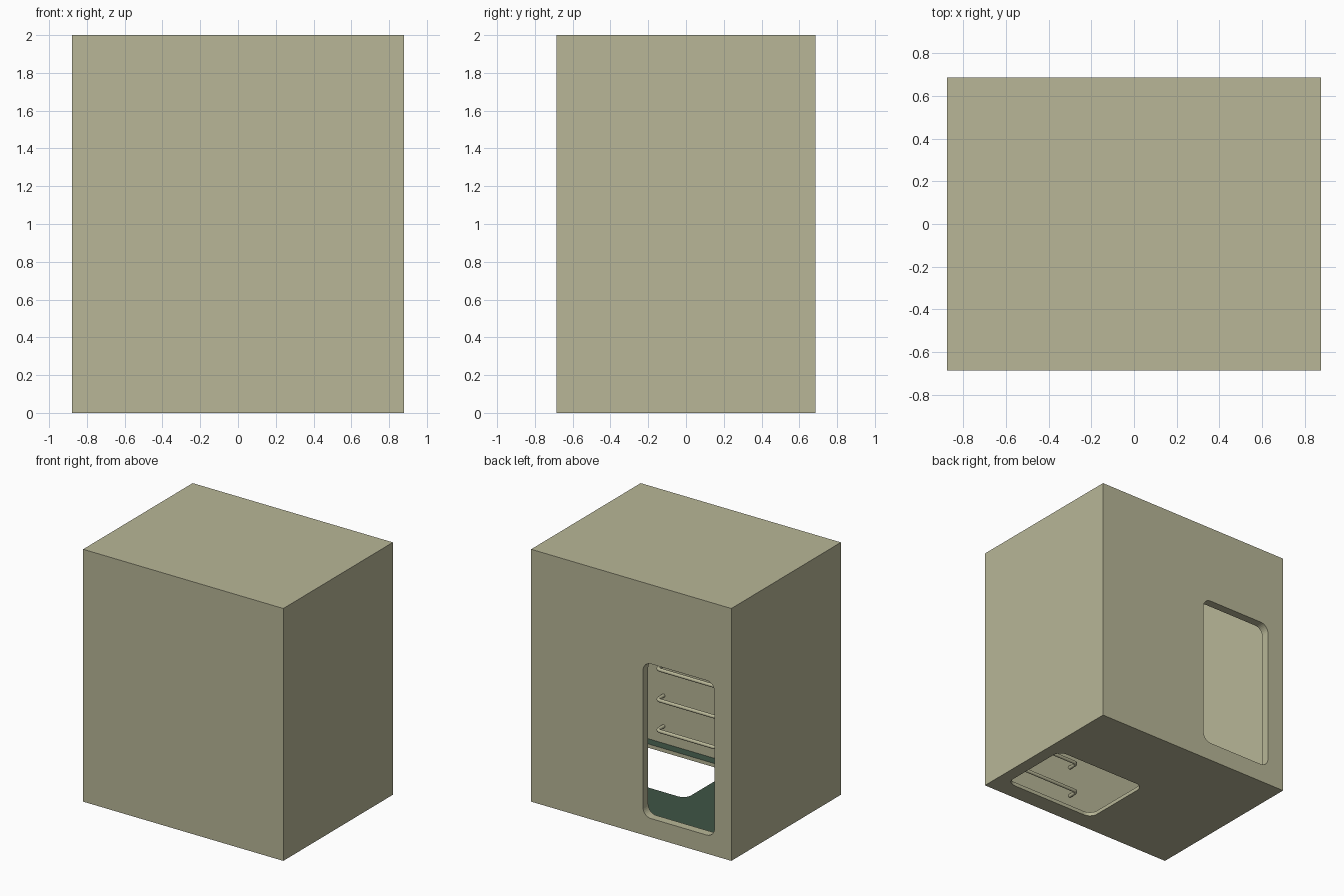
import bpy, bmesh, math
from mathutils import Matrix, Vector

if "Cube" in bpy.data.objects:
    bpy.data.objects.remove(bpy.data.objects["Cube"])

W, D, H = 1.755, 1.372, 2.0     # outer size
WALL, DECK = 0.066, 0.03        # wall and deck thickness


def material(name, rgb):
    m = bpy.data.materials.new(name)
    m.diffuse_color = (*rgb, 1)
    m.use_nodes = True
    m.node_tree.nodes["Principled BSDF"].inputs["Base Color"].default_value = m.diffuse_color
    return m


olive = material("olive_paint", (0.48, 0.47, 0.31))
green = material("green_deck", (0.05, 0.09, 0.06))


def block(name, lo, hi, round_axis=None, radius=0.07):
    """Box between two corners; edges along round_axis may be rounded."""
    lo, hi = Vector(lo), Vector(hi)
    bm = bmesh.new()
    bmesh.ops.create_cube(bm, size=1)
    size = hi - lo
    bmesh.ops.transform(bm, verts=bm.verts,
                        matrix=Matrix.Translation((lo + hi) / 2) @ Matrix.Diagonal((*size, 1)))
    if round_axis is not None:
        edges = [e for e in bm.edges
                 if abs((e.verts[0].co - e.verts[1].co)[round_axis]) > 1e-4]
        bmesh.ops.bevel(bm, geom=edges, offset=radius, segments=8, profile=0.5, affect='EDGES')
    me = bpy.data.meshes.new(name)
    bm.to_mesh(me)
    bm.free()
    ob = bpy.data.objects.new(name, me)
    bpy.context.collection.objects.link(ob)
    return ob


# compartment shell with room, doorway and floor hatch cut out
shell = block("compartment_shell", (-W / 2, -D / 2, 0), (W / 2, D / 2, H))
cutters = [
    block("room_cutter", (-W / 2 + WALL, -D / 2 + WALL, DECK), (W / 2 - WALL, D / 2 - WALL, H - DECK)),
    block("door_cutter", (-0.73, D / 2 - 0.2, 0.147), (-0.103, D / 2 + 0.2, 1.372), 1),
    block("hatch_cutter", (-0.04, -0.547, -0.2), (0.777, 0.06, 0.2), 2),
]
for c in cutters:
    c.hide_render = True
    mod = shell.modifiers.new(c.name, 'BOOLEAN')
    mod.operation, mod.solver, mod.object = 'DIFFERENCE', 'EXACT', c
deps = bpy.context.evaluated_depsgraph_get()
deps.update()
mesh = bpy.data.meshes.new_from_object(shell.evaluated_get(deps))
shell.modifiers.clear()
shell.data = mesh
for c in cutters:
    bpy.data.objects.remove(c)

# olive everywhere, green on the walking surface
mesh.materials.clear()
mesh.materials.append(olive)
mesh.materials.append(green)
for p in mesh.polygons:
    p.material_index = int(p.normal.z > 0.9 and abs(p.center.z - DECK) < 0.002)
    p.use_smooth = False


# ladder rungs: bent bars standing off the front inner wall above the hatch
def rung(name, z, xc=0.369, half=0.262, reach=0.085, bend=0.03, r=0.014):
    y0 = -D / 2 + WALL
    y1 = y0 + reach
    side = [(half, y0 - 0.01)]
    for i in range(6):
        a = math.radians(18 * i)
        side.append((half - bend + bend * math.cos(a), y1 - bend + bend * math.sin(a)))
    path = [(xc + x, y) for x, y in side] + [(xc - x, y) for x, y in reversed(side)]
    cu = bpy.data.curves.new(name, 'CURVE')
    cu.dimensions = '3D'
    cu.bevel_depth = r
    cu.bevel_resolution = 3
    cu.use_fill_caps = True
    sp = cu.splines.new('POLY')
    sp.points.add(len(path) - 1)
    for pt, (x, y) in zip(sp.points, path):
        pt.co = (x, y, z, 1)
    cu.materials.append(olive)
    ob = bpy.data.objects.new(name, cu)
    bpy.context.collection.objects.link(ob)


for k in range(6):
    rung(f"ladder_rung_{k + 1}", 0.165 + 0.243 * k)
